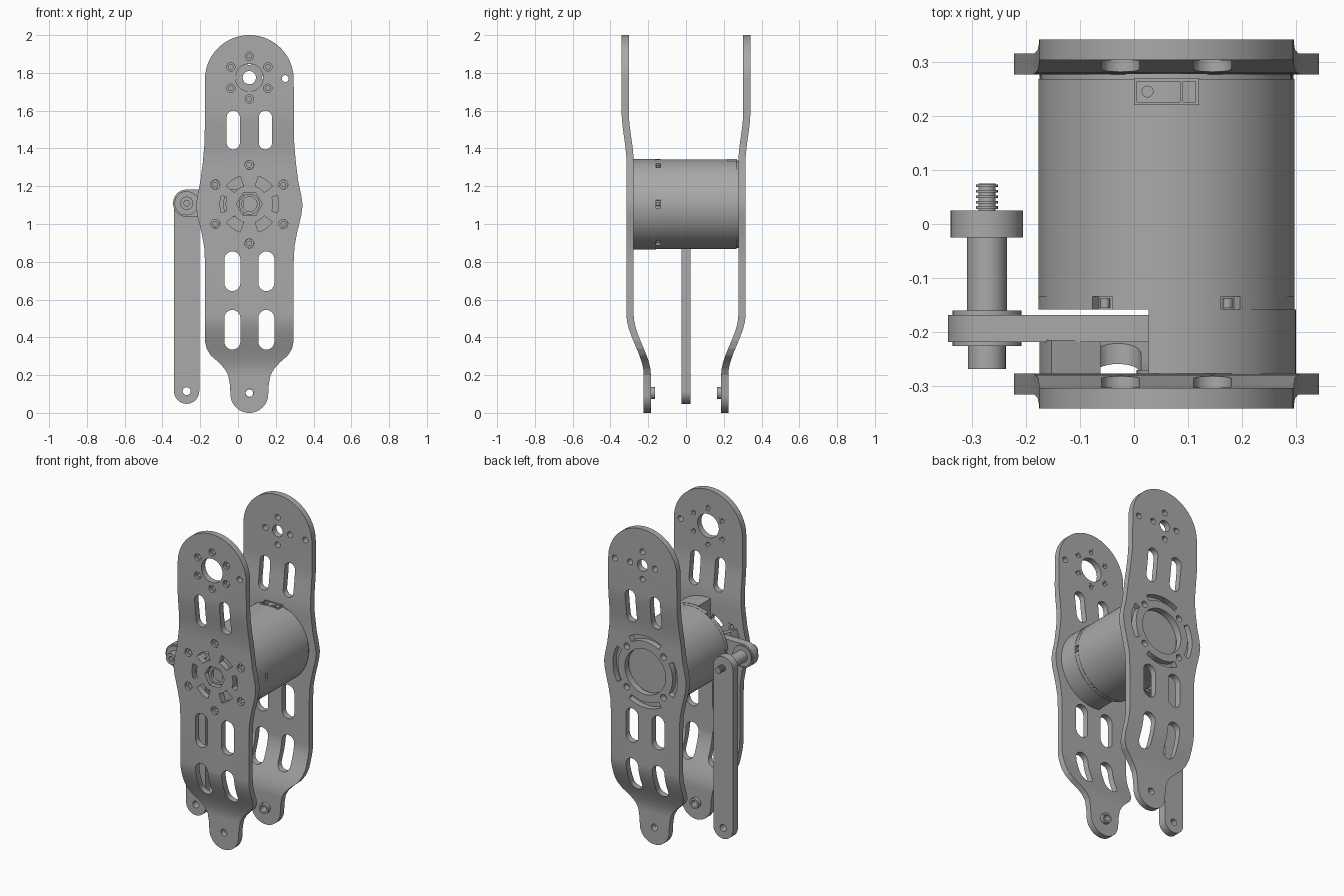
import bpy, bmesh
from math import sin, cos, pi, radians
from mathutils import Vector

cube = bpy.data.objects.get("Cube")
if cube:
    bpy.data.objects.remove(cube, do_unlink=True)

grey = bpy.data.materials.new("brushed grey")
grey.use_nodes = True
colour = (0.4, 0.4, 0.4, 1)
grey.diffuse_color = colour
grey.node_tree.nodes["Principled BSDF"].inputs["Base Color"].default_value = colour

CX, CZ, TOP = 0.06, 1.105, 1.775   # shared axis, motor height, upper joint height


# ---- profile helpers, all in the x-z plane ----
def arc(x, z, r, a0, a1, n=24):
    return [(x + r * cos(radians(a0 + (a1 - a0) * i / n)),
             z + r * sin(radians(a0 + (a1 - a0) * i / n))) for i in range(n + 1)]


def circle(x, z, r, n=48):
    return arc(x, z, r, 0, 360, n)[:-1]


def ring_of(x, z, dist, r, count, start):
    return [circle(px, pz, r, 20)
            for px, pz in arc(x, z, dist, start, start + 360, count)[:-1]]


def slot(x, z0, z1, w):
    r = w / 2
    return arc(x, z1 - r, r, 0, 180, 12) + arc(x, z0 + r, r, 180, 360, 12)


def arc_slot(x, z, r0, r1, mid, half):
    return arc(x, z, r1, mid - half, mid + half) + arc(x, z, r0, mid + half, mid - half)


def smooth(a, b, t):
    t = min(max((t - a) / (b - a), 0), 1)
    return t * t * (3 - 2 * t)


def extrude(name, loops, y0, y1, bend=None):
    """Fill the outline and its holes, give it depth along y, then bend it."""
    curve = bpy.data.curves.new(name, 'CURVE')
    curve.dimensions, curve.fill_mode = '2D', 'BOTH'
    curve.extrude = abs(y1 - y0) / 2
    for loop in loops:
        sp = curve.splines.new('POLY')
        sp.points.add(len(loop) - 1)
        for p, (x, z) in zip(sp.points, loop):
            p.co = (x, z, 0, 1)
        sp.use_cyclic_u = True
    temp = bpy.data.objects.new(name + " outline", curve)
    bpy.context.collection.objects.link(temp)
    dg = bpy.context.evaluated_depsgraph_get()
    mesh = bpy.data.meshes.new_from_object(temp.evaluated_get(dg))
    bpy.data.objects.remove(temp, do_unlink=True)
    bpy.data.curves.remove(curve)
    bm = bmesh.new()
    bm.from_mesh(mesh)
    bmesh.ops.remove_doubles(bm, verts=bm.verts, dist=1e-5)
    for v in bm.verts:
        v.co = Vector((v.co.x, (y0 + y1) / 2 - v.co.z, v.co.y))
    if bend:
        levels = [0.2 + 0.02 * i for i in range(17)] + [1.32 + 0.028 * i for i in range(11)]
        for z in levels:
            bmesh.ops.bisect_plane(bm, geom=bm.verts[:] + bm.edges[:] + bm.faces[:],
                                   plane_co=(0, 0, z), plane_no=(0, 0, 1))
        for v in bm.verts:
            v.co.y += bend(v.co.z)
    bmesh.ops.recalc_face_normals(bm, faces=bm.faces)
    bm.to_mesh(mesh)
    bm.free()
    mesh.name = name
    mesh.materials.clear()
    mesh.materials.append(grey)
    obj = bpy.data.objects.new(name, mesh)
    bpy.context.collection.objects.link(obj)
    bpy.ops.object.select_all(action='DESELECT')
    obj.select_set(True)
    bpy.context.view_layer.objects.active = obj
    bpy.ops.object.shade_smooth_by_angle(angle=radians(30))
    return obj


# ---- side plates ----
half = [(.236, 1.5), (.238, 1.42), (.247, 1.32), (.260, 1.22), (.275, 1.15), (.282, 1.1),
        (.276, 1.05), (.252, .95), (.239, .88), (.235, .8), (.235, .38), (.226, .34),
        (.205, .305), (.165, .27), (.132, .235), (.112, .2), (.103, .15)]
outline = (arc(CX, 1.765, .235, 0, 180, 40) + [(CX - w, z) for w, z in half]
           + arc(CX, .1, .1, 180, 360) + [(CX + w, z) for w, z in reversed(half)])
shared = [outline, circle(CX, .105, .021, 20), circle(.25, 1.77, .018, 20)]
for s in (-1, 1):
    shared += [slot(CX + s * .085, 1.395, 1.6, .07), slot(CX + s * .09, .645, .855, .085),
               slot(CX + s * .09, .335, .545, .085)]


def offset(z):
    return .205 + .091 * smooth(.2, .52, z) + .026 * smooth(1.32, 1.6, z)


front_holes = [circle(CX, TOP, .073)]
front_holes += ring_of(CX, TOP, .113, .022, 6, 30) + ring_of(CX, CZ, .208, .024, 6, 30)
front_holes += [circle(CX, CZ, .068, 6)]
front_holes += [arc_slot(CX, CZ, .1, .155, a, 17) for a in (55, 125, 235, 305)]
front_holes += [arc_slot(CX, CZ, .125, .155, a, 17) for a in (0, 180)]
extrude("front_plate", shared + front_holes, -.019, .019, lambda z: -offset(z))

back_holes = [circle(CX, TOP, .035)] + ring_of(CX, TOP, .085, .018, 4, 0)
back_holes += [circle(CX, CZ, .14)] + ring_of(CX, CZ, .178, .02, 4, 45)
back_holes += [arc_slot(CX, CZ, .188, .222, a, 30) for a in (0, 90, 180, 270)]
extrude("back_plate", shared + back_holes, -.019, .019, offset)

# Stepped seats inside the front screw holes
for label, z, dist, y in (("upper", TOP, .113, -.32), ("motor", CZ, .208, -.294)):
    for i, (px, pz) in enumerate(arc(CX, z, dist, 30, 390, 6)[:-1]):
        extrude(f"{label}_screw_seat_{i}", [circle(px, pz, .0235, 20), circle(px, pz, .012, 16)],
                y - .005, y + .016)

# Pivot bosses on the inner faces at the foot
for label, s in (("front", -1), ("back", 1)):
    extrude(label + "_pivot_boss", [circle(CX, .105, .032, 24), circle(CX, .105, .02, 20)],
            s * .19, s * .163)

# ---- motor ----
notched = []
for i in range(6):
    a = 60 * i
    notched += arc(CX, CZ, .218, a - 5, a + 5, 4) + arc(CX, CZ, .238, a + 5, a + 55, 10)
extrude("motor_notched_band", [notched], -.158, -.134)
extrude("motor_body", [circle(CX, CZ, .237, 96)], -.134, .268)
extrude("motor_rear_rim", [circle(CX, CZ, .232, 96), circle(CX, CZ, .145)], .268, .279)
extrude("motor_front_housing", [arc(CX, CZ, .24, -98, 98, 60)], -.277, -.158)
extrude("housing_post", [arc_slot(CX, CZ, .135, .235, 180, 25)], -.277, -.215)
extrude("output_hub", [circle(CX, CZ, .055), circle(CX, CZ, .04)], -.295, -.27)
for i, (px, pz) in enumerate(arc(CX, CZ, .227, 0, 360, 6)[:-1]):
    extrude(f"band_screw_{i}", [circle(px, pz, .009, 12)], -.155, -.138)

# Cable socket on top of the motor
box = [(0, 1.325), (.12, 1.325), (.12, 1.345), (0, 1.345)]
rim = [(0.006, 1.325), (.114, 1.325), (.114, 1.338), (0.006, 1.338)]
extrude("socket_floor", [rim], .222, .268)
for label, y in (("front", .220), ("rear", .264)):
    extrude(f"socket_{label}_wall", [box], y, y + .006)
for i, x in enumerate((0, .085, .114)):
    extrude(f"socket_side_{i}", [[(x, 1.325), (x + .006, 1.325), (x + .006, 1.345), (x, 1.345)]],
            .22, .27)
for i, x in enumerate((.025, .067)):
    bpy.ops.mesh.primitive_cylinder_add(vertices=20, radius=.011, depth=.02,
                                        location=(x, .245, 1.334))
    pin = bpy.context.object
    pin.name = f"socket_pin_{i}"
    pin.data.materials.append(grey)

# ---- crank arm, joint bolt and push rod ----
LX, LZ = -.272, 1.11
extrude("crank_arm", [arc(LX, LZ, .072, 90, 270) + arc(CX, LZ, .072, -90, 90)], -.218, -.168)
for name, r, y0, y1 in (("bolt_washer", .064, -.226, -.16), ("bolt_sleeve", .037, -.16, -.02),
                        ("bolt_thread", .016, .02, .075)):
    extrude(name, [circle(LX, LZ, r, 32)], y0, y1)
extrude("bolt_head", [circle(LX, LZ, .035, 32), circle(LX, LZ, .017, 6)], -.268, -.226)
for i in range(5):
    extrude(f"thread_ridge_{i}", [circle(LX, LZ, .02, 24)], .028 + i * .01, .033 + i * .01)
extrude("push_rod", [arc(LX, LZ, .067, 0, 180) + arc(LX, .115, .067, 180, 360),
                     circle(LX, .115, .021, 20)], -.025, .025)
